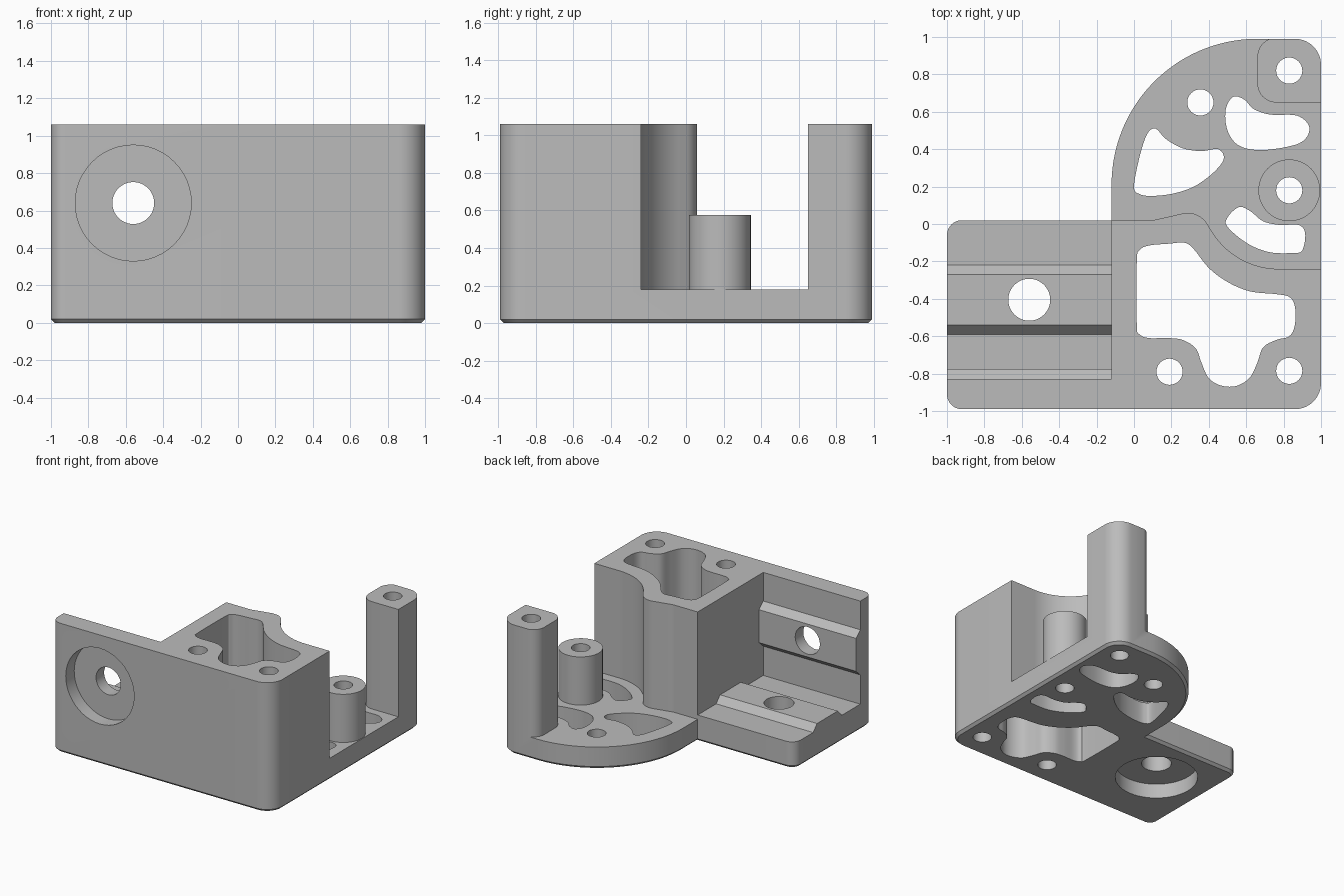
import bpy
import bmesh
from math import radians, tan, cos, sin, pi
from mathutils import Vector

if "Cube" in bpy.data.objects:
    bpy.data.objects.remove(bpy.data.objects["Cube"], do_unlink=True)

HEIGHT, PLATE = 1.06, 0.18
FRONT, BACK, INNER_X, ARM_Y = -0.99, 0.99, -0.12, 0.02
RAIL_X, RAIL_Y, RAIL_Z = -0.56, -0.405, 0.64   # rail screw axes


def fillet(corners, steps=14):
    """Round each (x, y, radius) corner of a closed outline."""
    out = []
    for i, (x, y, r) in enumerate(corners):
        p = Vector((x, y))
        if r == 0:
            out.append(p)
            continue
        a = (Vector(corners[i - 1][:2]) - p).normalized()
        b = (Vector(corners[(i + 1) % len(corners)][:2]) - p).normalized()
        half = a.angle(b) / 2
        centre = p + (a + b).normalized() * (r / sin(half))
        start = p + a * (r / tan(half)) - centre
        turn = pi - 2 * half
        if a.x * b.y - a.y * b.x > 0:
            turn = -turn
        n = steps * 3 if r > 0.4 else steps
        for k in range(n + 1):
            t = turn * k / n
            out.append(centre + Vector((start.x * cos(t) - start.y * sin(t),
                                        start.x * sin(t) + start.y * cos(t))))
    return out


def smooth_loop(points, steps=6):
    """Closed curve through a few points."""
    pts = [Vector(p) for p in points]
    n, out = len(pts), []
    for i in range(n):
        a, b, c, d = (pts[(i + k) % n] for k in (-1, 0, 1, 2))
        for s in range(steps):
            t = s / steps
            out.append(0.5 * (2 * b + (c - a) * t + (2 * a - 5 * b + 4 * c - d) * t ** 2
                              + (3 * b - a - 3 * c + d) * t ** 3))
    return out


def circle(x, y, r, n=48):
    return [Vector((x + r * cos(2 * pi * k / n), y + r * sin(2 * pi * k / n))) for k in range(n)]


def shrink(outline, amount):
    """Offset a counter-clockwise outline inward."""
    out = []
    for i, p in enumerate(outline):
        before = (p - outline[i - 1]).normalized()
        after = (outline[(i + 1) % len(outline)] - p).normalized()
        m = Vector((-before.y - after.y, before.x + after.x))
        out.append(p + m * (amount / (1 + before.dot(after))))
    return out


def solid(name, layers, axis="Z"):
    """Closed solid through a stack of (outline, height) layers along an axis."""
    place = {"Z": lambda p, h: (p.x, p.y, h),
             "Y": lambda p, h: (p.x, h, p.y),
             "X": lambda p, h: (h, p.x, p.y)}[axis]
    bm = bmesh.new()
    rings = [[bm.verts.new(place(p, h)) for p in outline] for outline, h in layers]
    bm.faces.new(rings[0][::-1])
    bm.faces.new(rings[-1])
    for low, high in zip(rings, rings[1:]):
        for i in range(len(low)):
            bm.faces.new((low[i - 1], low[i], high[i], high[i - 1]))
    if bm.calc_volume(signed=True) < 0:
        bmesh.ops.reverse_faces(bm, faces=bm.faces[:])
    mesh = bpy.data.meshes.new(name)
    bm.to_mesh(mesh)
    bm.free()
    obj = bpy.data.objects.new(name, mesh)
    bpy.context.scene.collection.objects.link(obj)
    return obj


def prism(name, outline, low, high, axis="Z"):
    return solid(name, [(outline, low), (outline, high)], axis)


def combine(body, tool, operation="DIFFERENCE"):
    """Merge a tool solid into the body, or cut it away, then discard the tool."""
    mod = body.modifiers.new("Combine", "BOOLEAN")
    mod.operation, mod.object, mod.solver = operation, tool, "EXACT"
    graph = bpy.context.evaluated_depsgraph_get()
    result = bpy.data.meshes.new_from_object(body.evaluated_get(graph))
    body.modifiers.remove(mod)
    body.data = result
    bpy.data.objects.remove(tool, do_unlink=True)


# Full-height blank with a chamfered underside
outline = fillet([(-1, ARM_Y, 0.08), (-1, FRONT, 0.08), (1, FRONT, 0.14),
                  (1, BACK, 0.14), (INNER_X, BACK, 0.78), (INNER_X, ARM_Y, 0)])
bracket = solid("bracket", [(shrink(outline, 0.02), 0), (outline, 0.02), (outline, HEIGHT)])

# Open space above the plate, leaving the tall front body and the corner post
space = [(INNER_X, ARM_Y, 0), (0.1, ARM_Y, 0.1), (0.345, 0.075, 0.12), (0.54, -0.24, 0.42),
         (1.2, -0.24, 0), (1.2, 0.65, 0), (0.66, 0.65, 0.1), (0.66, 0.995, 0.1),
         (0.8, 0.995, 0), (0.8, 1.2, 0), (-0.4, 1.2, 0), (-0.4, 0.1, 0)]
combine(bracket, prism("open_space", fillet(space), PLATE, 1.2))

# Round boss
combine(bracket, prism("boss", circle(0.83, 0.18, 0.165), PLATE - 0.05, 0.575), "UNION")

# Channel for the square rail, leaving a keyed ridge on floor and wall
floor, wall, ridge, wide, narrow = 0.215, -0.83, 0.055, 0.185, 0.135
channel = [(0.1, floor), (RAIL_Y + wide, floor), (RAIL_Y + narrow, floor + ridge),
           (RAIL_Y - narrow, floor + ridge), (RAIL_Y - wide, floor), (wall, floor),
           (wall, RAIL_Z - wide), (wall + ridge, RAIL_Z - narrow),
           (wall + ridge, RAIL_Z + narrow), (wall, RAIL_Z + wide), (wall, 1.2), (0.1, 1.2)]
combine(bracket, prism("channel", [Vector(p) for p in channel], -1.1, INNER_X, "X"))

# Rail screw holes with wide counterbores
for radius, depth in ((0.31, 0.11), (0.112, 0.4)):
    combine(bracket, prism("wall_bore", circle(RAIL_X, RAIL_Z, radius),
                           -1.1, FRONT + depth, "Y"))
    combine(bracket, prism("floor_bore", circle(RAIL_X, RAIL_Y, radius), -0.1, depth + 0.01))

# Small vertical screw holes
for x, y in ((0.19, -0.79), (0.83, -0.785), (0.83, 0.18), (0.83, 0.82), (0.355, 0.65)):
    combine(bracket, prism("screw_hole", circle(x, y, 0.07, 32), -0.1, 1.2))

# Through pocket in the tall body
pocket = [(0.015, -0.2), (0.03, -0.14), (0.08, -0.115), (0.19, -0.105), (0.27, -0.1),
          (0.32, -0.135), (0.4, -0.235), (0.5, -0.31), (0.62, -0.36), (0.76, -0.375),
          (0.83, -0.39), (0.86, -0.44), (0.86, -0.54), (0.83, -0.6), (0.76, -0.62),
          (0.69, -0.66), (0.66, -0.74), (0.62, -0.82), (0.55, -0.865), (0.47, -0.865),
          (0.4, -0.825), (0.36, -0.74), (0.33, -0.665), (0.26, -0.62), (0.18, -0.61),
          (0.08, -0.61), (0.03, -0.59), (0.015, -0.54)]
combine(bracket, prism("pocket", smooth_loop(pocket), -0.1, 1.2))

# Curved lightening windows in the plate
left_window = [(0, 0.2), (0.03, 0.36), (0.07, 0.48), (0.115, 0.51), (0.17, 0.455), (0.26, 0.405),
               (0.36, 0.39), (0.45, 0.4), (0.48, 0.35), (0.43, 0.28), (0.33, 0.205),
               (0.22, 0.165), (0.1, 0.15), (0.03, 0.16)]
back_window = [(0.53, 0.68), (0.59, 0.665), (0.64, 0.615), (0.73, 0.585), (0.87, 0.58),
               (0.935, 0.525), (0.92, 0.46), (0.85, 0.42), (0.68, 0.395), (0.56, 0.42),
               (0.5, 0.5), (0.49, 0.61)]
boss_window = [(0.5, 0.035), (0.56, 0.09), (0.62, 0.07), (0.69, 0.015), (0.78, -0.005),
               (0.88, -0.005), (0.915, -0.05), (0.9, -0.14), (0.85, -0.155), (0.72, -0.15),
               (0.6, -0.1), (0.5, -0.015)]
for points in (left_window, back_window, boss_window):
    combine(bracket, prism("window", smooth_loop(points), -0.1, PLATE + 0.05))

# Single grey plastic
grey = bpy.data.materials.new("grey plastic")
grey.use_nodes = True
colour = (0.5, 0.5, 0.5, 1)
grey.diffuse_color = colour
grey.node_tree.nodes["Principled BSDF"].inputs["Base Color"].default_value = colour
bracket.data.materials.clear()
bracket.data.materials.append(grey)

bpy.ops.object.select_all(action="DESELECT")
bracket.select_set(True)
bpy.context.view_layer.objects.active = bracket
bpy.ops.object.shade_smooth_by_angle(angle=radians(30))
